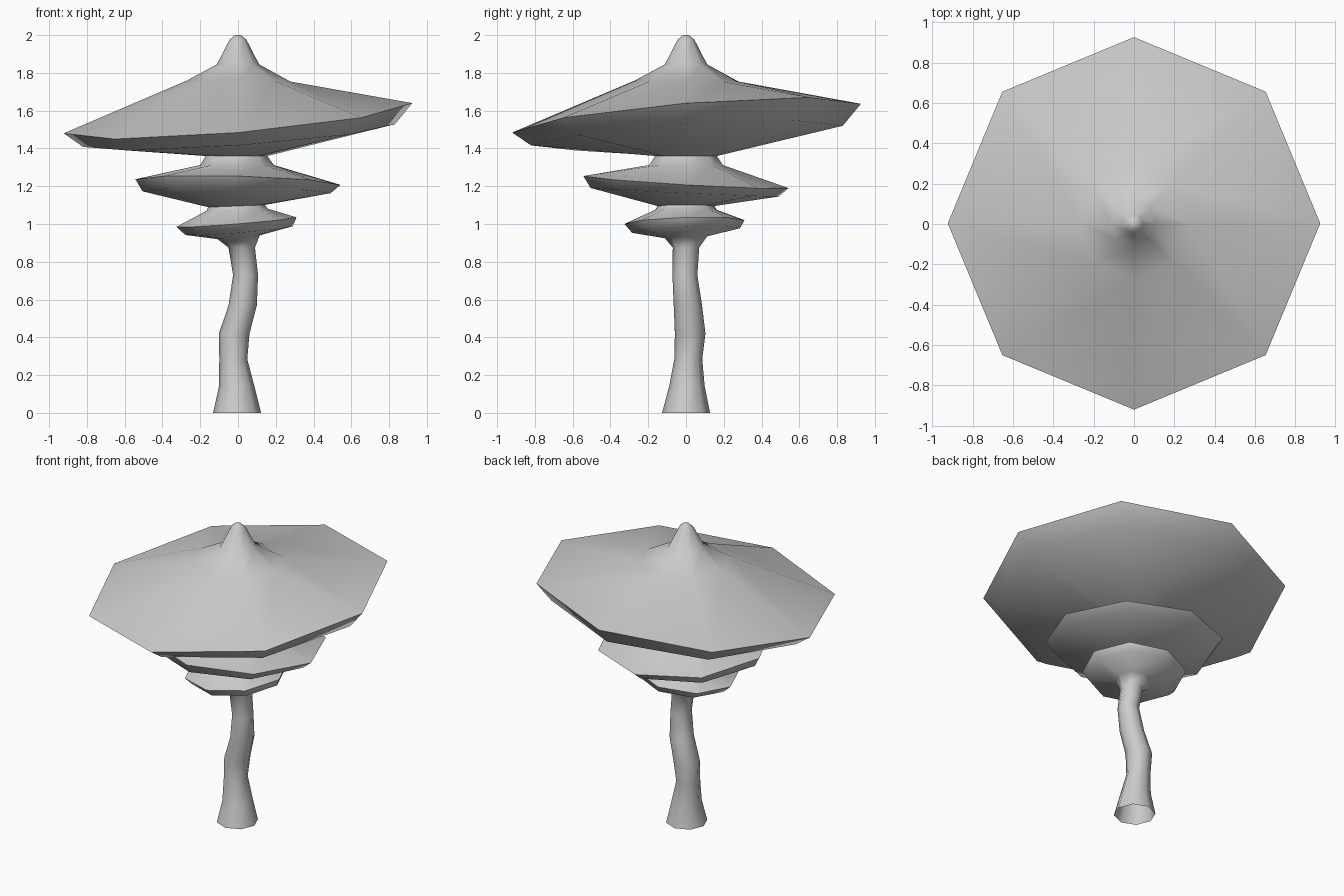
import bpy, bmesh, math

SIDES = 8


def ring_stack(name, rings, cap_top=False):
    """Skin 8-sided rings: (x, y, z, radius, rise toward +x, rise toward +y)."""
    bm = bmesh.new()
    loops = []
    for x, y, z, r, tx, ty in rings:
        loop = []
        for i in range(SIDES):
            a = math.tau * i / SIDES
            c, s = math.cos(a), math.sin(a)
            loop.append(bm.verts.new((x + r * c, y + r * s, z + tx * c + ty * s)))
        loops.append(loop)
    for lo, hi in zip(loops, loops[1:]):
        for i in range(SIDES):
            j = (i + 1) % SIDES
            bm.faces.new((lo[i], lo[j], hi[j], hi[i]))
    if cap_top:
        bm.faces.new(loops[-1])
    mesh = bpy.data.meshes.new(name)
    bm.to_mesh(mesh)
    bm.free()
    obj = bpy.data.objects.new(name, mesh)
    bpy.context.collection.objects.link(obj)
    bpy.ops.object.select_all(action='DESELECT')
    obj.select_set(True)
    bpy.context.view_layer.objects.active = obj
    bpy.ops.object.shade_smooth_by_angle(angle=math.radians(75))
    return obj


ring_stack("tree", [
    # crooked trunk, open at the base
    (-0.005, 0.0, 0.0, 0.127, 0, 0),
    (-0.007, 0.005, 0.14, 0.094, 0, 0),
    (-0.025, 0.012, 0.285, 0.074, 0, 0),
    (-0.02, 0.022, 0.42, 0.081, 0, 0),
    (0.025, 0.01, 0.57, 0.075, 0, 0),
    (0.04, -0.006, 0.73, 0.066, 0, 0),
    (0.02, 0.0, 0.875, 0.07, 0, 0),
    # lowest foliage tier
    (0.003, 0.0, 0.93, 0.112, 0.01, 0.005),
    (0.005, 0.0, 0.965, 0.285, 0.023, 0.012),
    (-0.008, -0.008, 1.01, 0.318, 0.025, 0.01),
    (-0.005, 0.0, 1.075, 0.163, 0.006, 0),
    # middle foliage tier
    (-0.008, 0.0, 1.095, 0.15, 0.006, 0),
    (-0.008, -0.008, 1.168, 0.498, -0.005, -0.023),
    (0.0, 0.0, 1.222, 0.543, -0.015, -0.032),
    (-0.005, 0.0, 1.312, 0.195, 0, 0),
    # broad top tier
    (-0.008, 0.0, 1.36, 0.163, 0, 0),
    (0.005, 0.005, 1.468, 0.825, 0.06, 0.052),
    (0.0, 0.003, 1.56, 0.923, 0.08, 0.076),
    (0.004, 0.004, 1.757, 0.274, -0.003, -0.003),
    # pointed crown
    (0.0, 0.0, 1.845, 0.112, 0, 0),
    (0.0, 0.0, 1.975, 0.045, 0, 0),
    (0.0, 0.0, 1.997, 0.02, 0, 0),
    (0.0, 0.0, 2.0, 0.008, 0, 0),
], cap_top=True)
